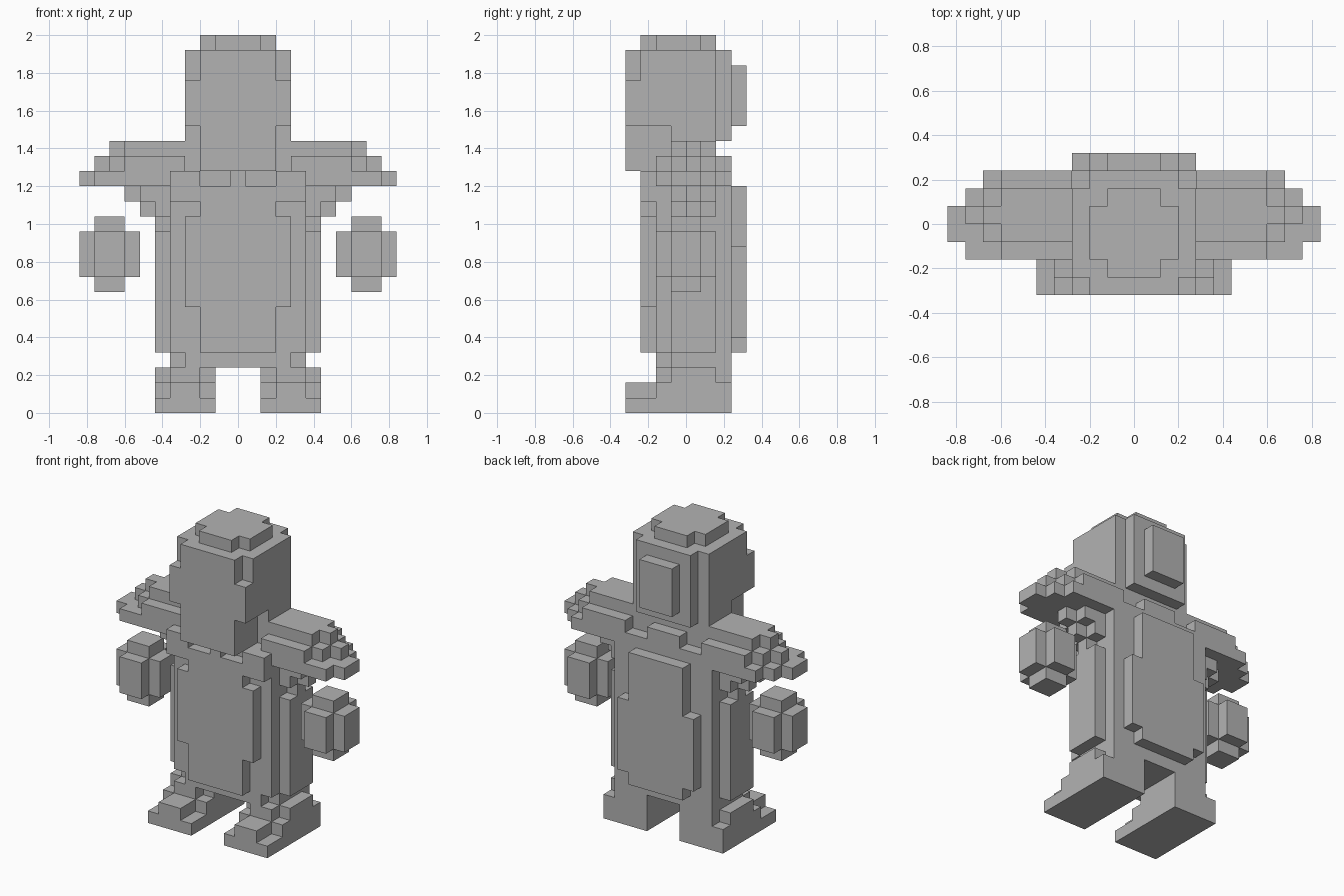
import bpy
import bmesh
import math

if "Cube" in bpy.data.objects:
    bpy.data.objects.remove(bpy.data.objects["Cube"])

U = 0.08  # size of one cube

grey = bpy.data.materials.new("grey")
grey.diffuse_color = (0.45, 0.45, 0.45, 1)
grey.use_nodes = True
grey.node_tree.nodes["Principled BSDF"].inputs["Base Color"].default_value = grey.diffuse_color

parts = {}


def cells(x0, x1, y0, y1, z0, z1):
    """Cubes with x from x0 to x1 inclusive; y and z are edge positions."""
    return {(x, y, z) for x in range(x0, x1 + 1)
            for y in range(y0, y1) for z in range(z0, z1)}


def centred(name, *boxes):
    """Part symmetric about x = 0; each box is (half width, y0, y1, z0, z1)."""
    s = parts.setdefault(name, set())
    for w, *r in boxes:
        s |= cells(-w, w, *r)


def paired(name, *boxes):
    """Part mirrored to both sides; each box is (x0, x1, y0, y1, z0, z1)."""
    right = set()
    for b in boxes:
        right |= cells(*b)
    parts[name + "_right"] = right
    parts[name + "_left"] = {(-x, y, z) for x, y, z in right}


# Head with chin, stepped back and cap
centred("head", (3, -1, 2, 18, 19), (3, -3, 2, 19, 24), (3, -4, -3, 19, 22),
        (2, -4, -3, 19, 24), (2, 2, 3, 18, 24))
centred("chin", (2, -4, -1, 16, 19))
centred("head_back_plate", (1, 3, 4, 19, 23))
centred("head_cap", (1, -3, 2, 24, 25), (2, -2, 1, 24, 25))

# Body, neck and hips
centred("torso", (4, -2, 3, 4, 16))
centred("neck", (3, -1, 2, 16, 18), (1, 2, 3, 16, 17))
centred("hips", (3, -2, 3, 3, 4), (4, -1, 3, 3, 4))

# Raised plates on the front, back and sides
centred("front_plate", (2, -3, -2, 4, 15), (3, -3, -2, 7, 13), (0, -3, -2, 15, 16))
centred("back_plate", (2, 3, 4, 4, 15), (3, 3, 4, 5, 11))
paired("chest_block", (3, 4, -3, -2, 14, 16))
paired("side_plate", (5, 5, -1, 2, 4, 12))

# Arms taper outwards in steps, with a stepped armpit
paired("arm",
       (3, 7, -1, 2, 17, 18), (8, 8, 0, 1, 17, 18),
       (4, 7, -2, 3, 16, 17), (8, 8, -1, 2, 16, 17), (9, 9, 0, 1, 16, 17),
       (5, 8, -2, 3, 15, 16), (9, 9, -2, 2, 15, 16), (10, 10, -1, 1, 15, 16))
paired("armpit",
       (5, 6, -1, 2, 14, 15), (7, 7, 0, 1, 14, 15),
       (5, 5, -1, 2, 13, 14), (6, 6, 0, 1, 13, 14), (5, 5, 0, 1, 12, 13))

# Floating hands
paired("hand", (7, 10, -1, 1, 9, 12), (8, 9, -2, 2, 9, 12), (8, 9, -1, 1, 8, 13))

# Feet with stepped toes
paired("foot",
       (2, 5, -4, 3, 0, 1), (2, 5, -2, 3, 1, 2), (3, 4, -4, -2, 1, 2),
       (3, 4, -2, 3, 2, 3), (2, 2, -1, 3, 2, 3), (5, 5, -1, 2, 2, 3))

# Hand cubes sit half a cell grid over: x cells 7..10 span 0.52 to 0.84
filled = set().union(*parts.values())

# For each direction, the four corners of that cube face
FACES = {
    (1, 0, 0): ((1, 0, 0), (1, 1, 0), (1, 1, 1), (1, 0, 1)),
    (-1, 0, 0): ((0, 0, 0), (0, 0, 1), (0, 1, 1), (0, 1, 0)),
    (0, 1, 0): ((0, 1, 0), (0, 1, 1), (1, 1, 1), (1, 1, 0)),
    (0, -1, 0): ((0, 0, 0), (1, 0, 0), (1, 0, 1), (0, 0, 1)),
    (0, 0, 1): ((0, 0, 1), (1, 0, 1), (1, 1, 1), (0, 1, 1)),
    (0, 0, -1): ((0, 0, 0), (0, 1, 0), (1, 1, 0), (1, 0, 0)),
}

# Build the outer skin of every part and merge its flat areas
done = set()
for name, group in parts.items():
    bm = bmesh.new()
    for x, y, z in sorted(group - done):
        for (dx, dy, dz), corners in FACES.items():
            if (x + dx, y + dy, z + dz) in filled:
                continue
            bm.faces.new([bm.verts.new(((x + a - 0.5) * U, (y + b) * U, (z + c) * U))
                          for a, b, c in corners])
    done |= group
    bmesh.ops.remove_doubles(bm, verts=bm.verts[:], dist=0.001)
    bmesh.ops.dissolve_limit(bm, angle_limit=math.radians(1),
                             verts=bm.verts[:], edges=bm.edges[:])
    mesh = bpy.data.meshes.new(name)
    bm.to_mesh(mesh)
    bm.free()
    mesh.materials.append(grey)
    bpy.context.collection.objects.link(bpy.data.objects.new(name, mesh))
